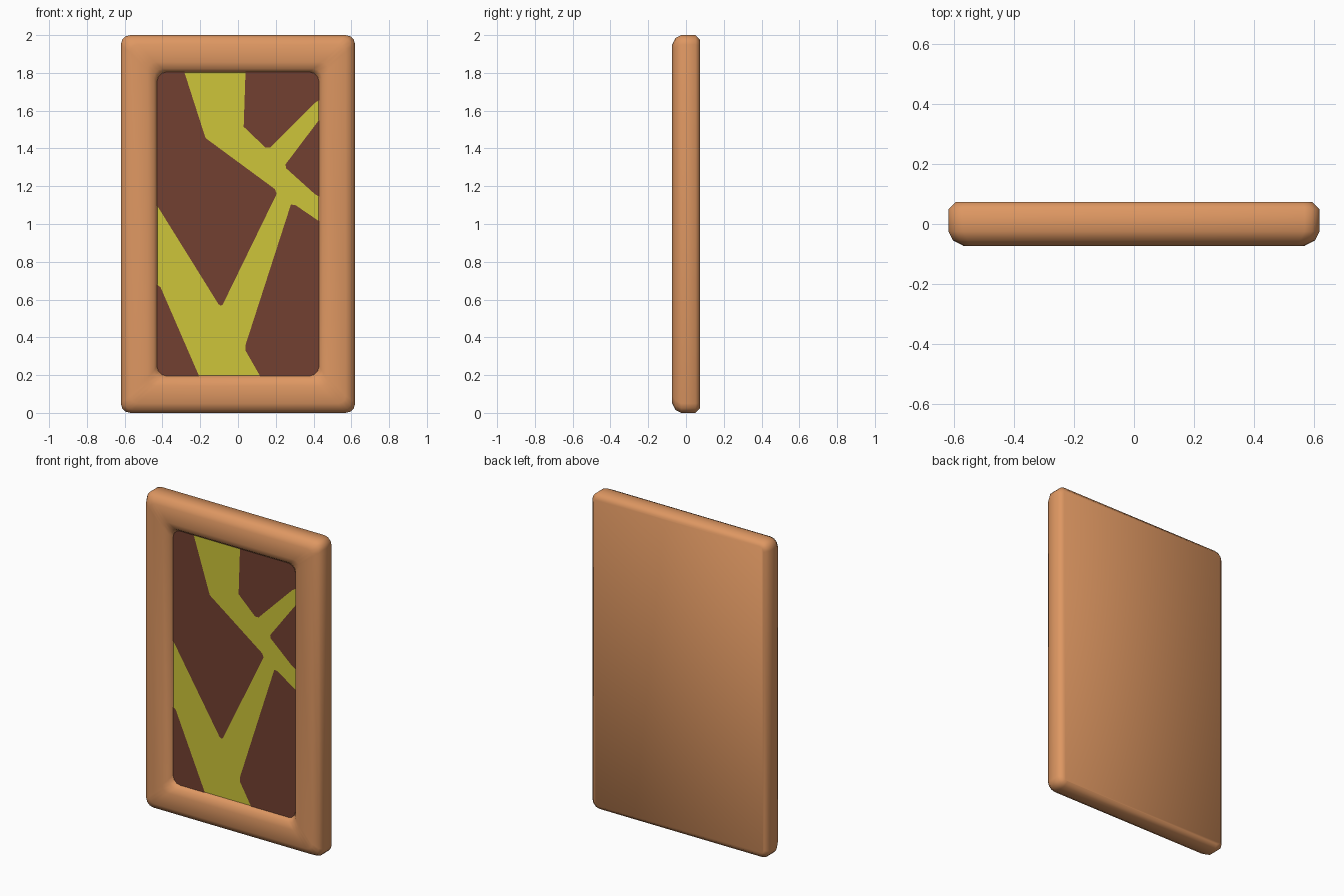
import bpy, bmesh, math

if "Cube" in bpy.data.objects:
    bpy.data.objects.remove(bpy.data.objects["Cube"])


def material(name, rgb):
    m = bpy.data.materials.new(name)
    m.diffuse_color = (*rgb, 1)
    m.use_nodes = True
    m.node_tree.nodes["Principled BSDF"].inputs["Base Color"].default_value = m.diffuse_color
    return m


ORANGE = material("warm orange", (0.73, 0.31, 0.122))
YELLOW = material("olive yellow", (0.61, 0.56, 0.041))
BROWN = material("dark brown", (0.17, 0.051, 0.031))


def finish(bm, name, mat):
    me = bpy.data.meshes.new(name)
    bm.to_mesh(me)
    bm.free()
    me.materials.append(mat)
    ob = bpy.data.objects.new(name, me)
    bpy.context.collection.objects.link(ob)
    return ob


def rounded_ring(bm, hw, hh, r, y, segs=3):
    """Rounded rectangle of vertices in the xz plane, centred on z = 1."""
    ring = []
    for i, (sx, sz) in enumerate([(1, 1), (-1, 1), (-1, -1), (1, -1)]):
        for k in range(segs + 1):
            a = math.pi / 2 * (i + k / segs)
            ring.append(bm.verts.new((sx * (hw - r) + r * math.cos(a), y,
                                      1 + sz * (hh - r) + r * math.sin(a))))
    return ring


# Frame: rounded profile swept from the back, over the front, into the recess
profile = [  # half width, half height, corner radius, y
    (0.595, 0.975, 0.03, 0.074), (0.62, 1.0, 0.05, 0.05),
    (0.62, 1.0, 0.05, -0.025), (0.605, 0.985, 0.05, -0.055),
    (0.57, 0.95, 0.04, -0.073), (0.48, 0.857, 0.04, -0.073),
    (0.445, 0.822, 0.045, -0.06), (0.427, 0.803, 0.05, -0.035),
    (0.425, 0.801, 0.05, -0.02)]
bm = bmesh.new()
rings = [rounded_ring(bm, *p) for p in profile]
n = len(rings[0])
for a, b in zip(rings, rings[1:]):
    for i in range(n):
        j = (i + 1) % n
        bm.faces.new((a[i], a[j], b[j], b[i]))
bm.faces.new(rings[0])
bm.faces.new(rings[-1])
bmesh.ops.recalc_face_normals(bm, faces=bm.faces)
for f in bm.faces:
    f.smooth = True
finish(bm, "frame", ORANGE)


def flat_shapes(name, shapes, y, mat):
    """Flat polygons in the xz plane facing the front."""
    bm = bmesh.new()
    for pts in shapes:
        f = bm.faces.new([bm.verts.new((x, y, z)) for x, z in pts])
        f.normal_update()
        if f.normal.y > 0:
            f.normal_flip()
    bmesh.ops.triangulate(bm, faces=bm.faces)
    return finish(bm, name, mat)


# Yellow panel behind the brown patches; edges tuck under the frame
E, B, T = 0.436, 0.19, 1.81
flat_shapes("panel", [[(-E, B), (E, B), (E, T), (-E, T)]], -0.035, YELLOW)

# Brown patches
flat_shapes("panel_patches", [
    [(-E, T), (-0.286, T), (-0.172, 1.455), (0.195, 1.185), (0.205, 1.16),
     (-0.08, 0.575), (-0.09, 0.567), (-0.103, 0.575), (-E, 1.11)],
    [(-E, 0.685), (-0.41, 0.665), (-0.204, B), (-E, B)],
    [(0.04, 0.36), (0.04, 0.33), (0.12, B), (E, B), (E, 1.01),
     (0.304, 1.10), (0.28, 1.103)],
    [(0.251, 1.315), (0.255, 1.295), (0.405, 1.16), (E, 1.14), (E, 1.56)],
    [(0.04, T), (0.03, 1.515), (0.146, 1.404), (0.17, 1.405), (0.405, 1.64),
     (E, 1.66), (E, T)],
], -0.037, BROWN)
